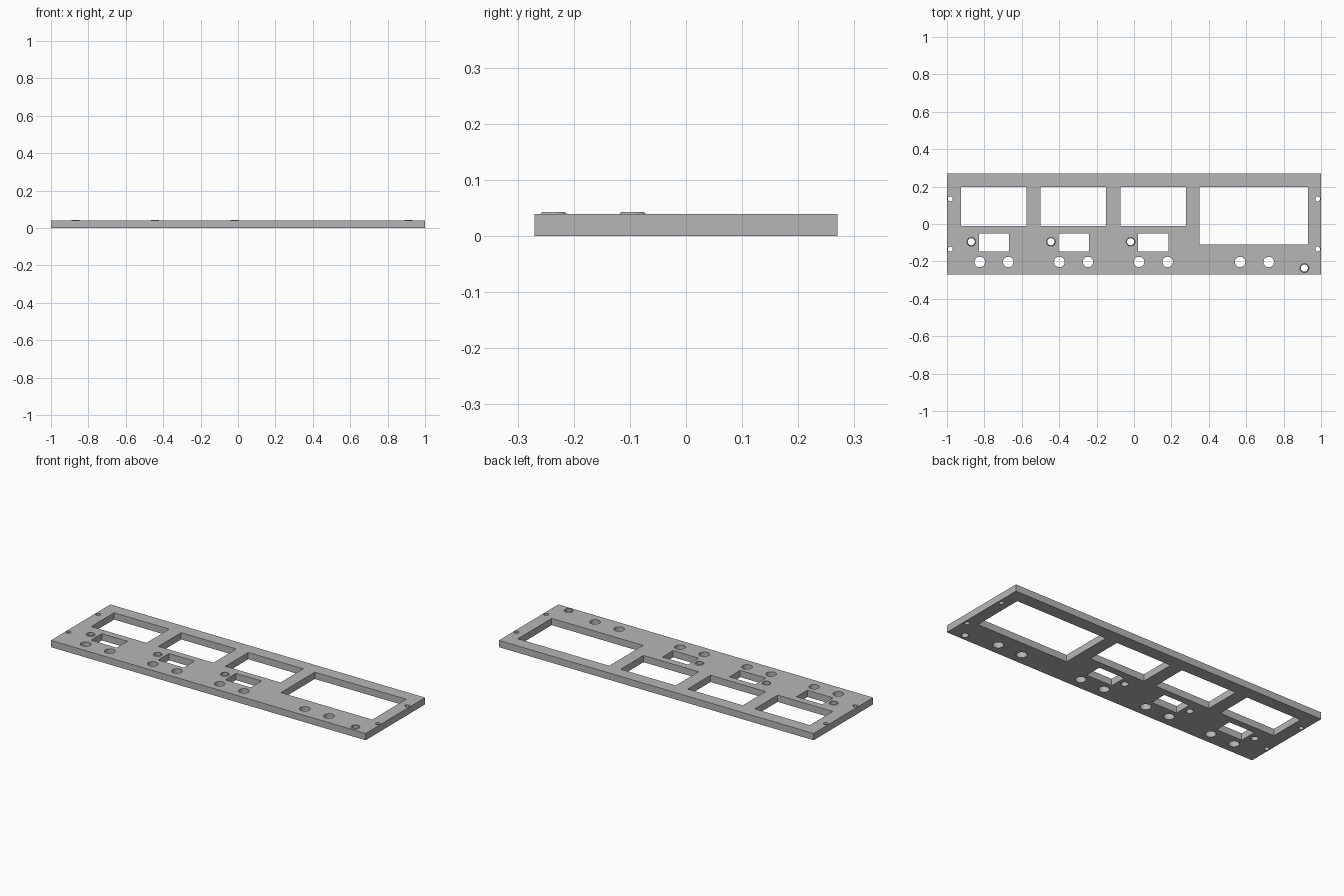
import bpy, bmesh
from math import cos, sin, tau

cube = bpy.data.objects.get("Cube")
if cube:
    bpy.data.objects.remove(cube, do_unlink=True)

T = 0.039          # plate thickness
PITCH = 0.426      # spacing of the repeated channels
SEGS = 28

grey = bpy.data.materials.new("plain grey")
colour = (0.47, 0.47, 0.47, 1)
grey.diffuse_color = colour
grey.use_nodes = True
grey.node_tree.nodes["Principled BSDF"].inputs["Base Color"].default_value = colour


def rect(x0, x1, y0, y1):
    return [(x0, y0), (x1, y0), (x1, y1), (x0, y1)]


def circle(x, y, r):
    return [(x + r * cos(tau * i / SEGS), y + r * sin(tau * i / SEGS)) for i in range(SEGS)]


# Outline and openings of the plate
loops = [rect(-1, 1, -0.27, 0.27), rect(0.35, 0.93, -0.11, 0.197)]
collars = [(0.911, -0.236)]
pairs = [0.567]
for i in range(3):
    dx = i * PITCH
    loops.append(rect(-0.925 + dx, -0.575 + dx, -0.01, 0.197))   # display window
    loops.append(rect(-0.83 + dx, -0.667 + dx, -0.148, -0.05))   # switch slot
    collars.append((-0.87 + dx, -0.095))
    pairs.append(-0.825 + dx)
for x in pairs:                                                  # paired round holes
    loops += [circle(x, -0.203, 0.028), circle(x + 0.153, -0.203, 0.028)]
for x in (-0.982, 0.982):                                        # mounting holes
    loops += [circle(x, y, 0.013) for y in (-0.134, 0.134)]
loops += [circle(x, y, 0.019) for x, y in collars]

# Plate: filled outline extruded to thickness
curve = bpy.data.curves.new("plate_outline", "CURVE")
curve.dimensions = "2D"
curve.fill_mode = "BOTH"
curve.extrude = T / 2
for pts in loops:
    spline = curve.splines.new("POLY")
    spline.points.add(len(pts) - 1)
    for p, (x, y) in zip(spline.points, pts):
        p.co = (x, y, 0, 1)
    spline.use_cyclic_u = True
outline = bpy.data.objects.new("plate_outline", curve)
bpy.context.collection.objects.link(outline)
bpy.context.view_layer.update()
mesh = bpy.data.meshes.new_from_object(outline.evaluated_get(bpy.context.evaluated_depsgraph_get()))
bpy.data.objects.remove(outline, do_unlink=True)


def finish(bm, me, name):
    bmesh.ops.recalc_face_normals(bm, faces=bm.faces[:])
    for f in bm.faces:
        f.smooth = False
    bm.to_mesh(me)
    bm.free()
    me.materials.clear()
    me.materials.append(grey)
    ob = bpy.data.objects.new(name, me)
    bpy.context.collection.objects.link(ob)
    return ob


bm = bmesh.new()
bm.from_mesh(mesh)
bmesh.ops.remove_doubles(bm, verts=bm.verts[:], dist=0.0001)
bmesh.ops.translate(bm, verts=bm.verts[:], vec=(0, 0, T / 2))
finish(bm, mesh, "panel_plate")

# Raised collars with a sloped outer side around the indicator holes
profile = [(0.019, T), (0.024, T), (0.020, T + 0.004), (0.019, T + 0.004)]
for n, (x, y) in enumerate(collars):
    bm = bmesh.new()
    rings = [[bm.verts.new((*p, z)) for p in circle(x, y, r)] for r, z in profile]
    for a, b in zip(rings, rings[1:] + rings[:1]):
        for i in range(SEGS):
            j = (i + 1) % SEGS
            bm.faces.new((a[i], a[j], b[j], b[i]))
    finish(bm, bpy.data.meshes.new("collar"), f"indicator_collar_{n + 1}")
